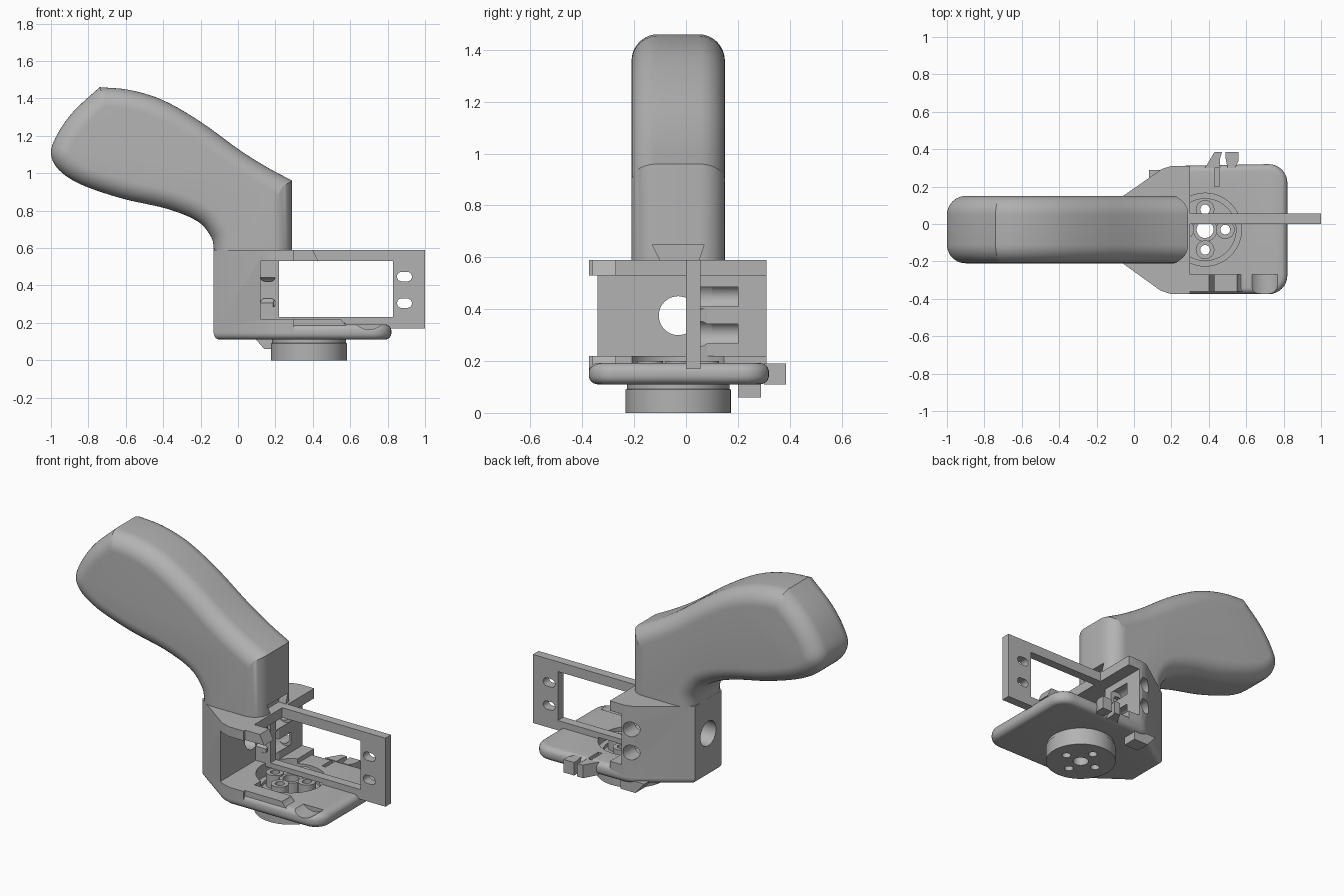
import bpy, bmesh, math
from mathutils import Vector

cube = bpy.data.objects.get("Cube")
if cube:
    bpy.data.objects.remove(cube, do_unlink=True)

grey = bpy.data.materials.new("plain grey")
grey.use_nodes = True
COLOUR = (0.45, 0.45, 0.45, 1)
grey.diffuse_color = COLOUR
bsdf = next(n for n in grey.node_tree.nodes if n.type == 'BSDF_PRINCIPLED')
bsdf.inputs["Base Color"].default_value = COLOUR


def place(axis, a, b, t):
    return {'x': (t, a, b), 'y': (a, t, b), 'z': (a, b, t)}[axis]


def finish(name, bm):
    bmesh.ops.recalc_face_normals(bm, faces=bm.faces[:])
    mesh = bpy.data.meshes.new(name)
    bm.to_mesh(mesh)
    bm.free()
    mesh.materials.append(grey)
    obj = bpy.data.objects.new(name, mesh)
    bpy.context.collection.objects.link(obj)
    return obj


def prism(name, pts, axis, lo, hi, bevel=0, segments=6, trim=None):
    """Extrude a flat outline along an axis, rounding both cap rims if asked."""
    bm = bmesh.new()
    bottom = [bm.verts.new(place(axis, a, b, lo)) for a, b in pts]
    top = [bm.verts.new(place(axis, a, b, hi)) for a, b in pts]
    caps = [bm.faces.new(bottom), bm.faces.new(top)]
    n = len(pts)
    for i in range(n):
        j = (i + 1) % n
        bm.faces.new((bottom[i], bottom[j], top[j], top[i]))
    bmesh.ops.recalc_face_normals(bm, faces=bm.faces[:])
    if bevel:
        rims = [e for f in caps for e in f.edges]
        bmesh.ops.bevel(bm, geom=rims, offset=bevel, segments=segments,
                        profile=0.5, affect='EDGES', clamp_overlap=False)
    if trim is not None:
        geom = bm.verts[:] + bm.edges[:] + bm.faces[:]
        bmesh.ops.bisect_plane(bm, geom=geom, plane_co=(0, 0, trim),
                               plane_no=(0, 0, 1), clear_inner=True)
        bmesh.ops.holes_fill(bm, edges=[e for e in bm.edges if e.is_boundary])
    return finish(name, bm)


def rect(a0, a1, b0, b1):
    return [(a0, b0), (a1, b0), (a1, b1), (a0, b1)]


def arc(a, b, r, start=0, end=360, n=48):
    full = end - start == 360
    return [(a + r * math.cos(t), b + r * math.sin(t)) for t in
            (math.radians(start + (end - start) * i / (n if full else n - 1))
             for i in range(n))]


def spline(points, steps=5):
    """Smooth path through the points."""
    p = [Vector(q) for q in points]
    p = [2 * p[0] - p[1]] + p + [2 * p[-1] - p[-2]]
    out = []
    for a, b, c, d in zip(p, p[1:], p[2:], p[3:]):
        for i in range(steps):
            t = i / steps
            q = 0.5 * (2 * b + (c - a) * t + (2 * a - 5 * b + 4 * c - d) * t * t
                       + (3 * b - a - 3 * c + d) * t ** 3)
            out.append((q.x, q.y))
    return out


def cut(obj, pts, axis, lo, hi):
    cutter = prism("cutter", pts, axis, lo, hi)
    cutter.hide_render = True
    mod = obj.modifiers.new("cut", 'BOOLEAN')
    mod.operation, mod.solver, mod.object = 'DIFFERENCE', 'EXACT', cutter
    bpy.context.view_layer.objects.active = obj
    bpy.ops.object.modifier_apply(modifier=mod.name)
    bpy.data.objects.remove(cutter, do_unlink=True)


def lathe(name, profile, cx, cy, n=64):
    """Turn a closed (radius, z) profile into a ring."""
    bm = bmesh.new()
    rings = [[bm.verts.new((a, b, z)) for a, b in arc(cx, cy, r, n=n)] for r, z in profile]
    for k, ring in enumerate(rings):
        nxt = rings[(k + 1) % len(rings)]
        for i in range(n):
            j = (i + 1) % n
            bm.faces.new((ring[i], ring[j], nxt[j], nxt[i]))
    return finish(name, bm)


MID = -0.03          # centre line of handle and horn
HORN_X = 0.38
SCREWS = (0.305, 0.447)

# Curved grip with rounded sides
under = spline([(-.13, .45), (-.13, .6), (-.15, .67), (-.22, .745), (-.38, .81),
                (-.62, .865), (-.84, .94), (-.96, 1.02), (-1, 1.11),
                (-.965, 1.21), (-.88, 1.33), (-.74, 1.46)])
over = spline([(-.74, 1.46), (-.58, 1.445), (-.4, 1.39), (-.2, 1.275),
               (0, 1.13), (.15, 1.035), (.29, .96)])
grip = prism("grip", under + over + [(.29, .96), (.29, .45)], 'y', -.21, .15,
             bevel=.1, segments=10, trim=.57)
cut(grip, [(-.1, .55), (.05, .55), (.05, .59), (.07, .65), (-.13, .65), (-.1, .59)],
    'x', .24, .4)

# Housing behind the motor
back = [(.2, .31), (.15, .295), (-.13, .1), (-.13, -.16), (.14, -.355), (.2, -.375)]
housing = prism("housing", back + [(.3, -.375), (.3, .31)], 'z', .15, .59)
cut(housing, rect(.12, .5, .22, .53), 'y', -.5, .001)
cut(housing, rect(.22, .5, .22, .53), 'y', -.1, .5)
cut(housing, arc(MID, .375, .075), 'x', -.3, .3)
cut(housing, arc(HORN_X, MID, .195), 'z', .05, .4)
for z in SCREWS:
    cut(housing, arc(.18, z, .055), 'y', .03, .2)
    cut(housing, arc(.165, z, .045), 'y', .1, .5)

# Top lip on the front side
prism("top_lip", [(.28, .53), (.43, .53), (.4, .59), (.28, .59)], 'y', -.36, -.27)

# Rounded base plate
outline = back + arc(.72, -.275, .1, -90, 0, 9) + arc(.72, .22, .1, 0, 90, 9)
base = prism("base_plate", outline, 'z', .11, .192, bevel=.035)
cut(base, arc(HORN_X, MID, .195), 'z', .05, .4)
cut(base, arc(.7, .265, .1), 'y', -.5, -.27)
cut(base, rect(.43, .455, .2, .4), 'z', .15, .3)

# Raised rim along the front of the plate
rim = prism("front_rim", rect(.28, .62, .15, .22), 'y', -.36, -.27)
cut(rim, arc(.64, .265, .1), 'y', -.5, -.2)

# Motor mounting frame
frame = prism("motor_frame", rect(.12, 1, .17, .59), 'y', 0, .055)
cut(frame, rect(.22, .83, .23, .53), 'y', -.1, .2)
cut(frame, rect(.05, .3, .1, .2), 'y', -.1, .2)
cut(frame, arc(HORN_X, MID, .195), 'z', .05, .2)
for x in (.16, .89):
    for z in SCREWS:
        slot = arc(x + .015, z, .025, -90, 90, 12) + arc(x - .015, z, .025, 90, 270, 12)
        cut(frame, slot, 'y', -.1, .2)

# Round horn under the plate with screw posts
horn = lathe("horn", [(.045, 0), (.203, 0), (.203, .09), (.198, .092), (.198, .14),
                      (.165, .14), (.165, .12), (.045, .12)], HORN_X, MID)
lathe("centre_post", [(.045, .11), (.065, .11), (.065, .19), (.045, .19)], HORN_X, MID)
for k in range(4):
    hx = HORN_X + .108 * math.cos(k * math.pi / 2)
    hy = MID + .108 * math.sin(k * math.pi / 2)
    cut(horn, arc(hx, hy, .026, n=24), 'z', -.1, .3)
    lathe("screw_post", [(.026, .11), (.05, .11), (.05, .2), (.026, .2)], hx, hy, 24)

# Clip prongs at the back and hook underneath
prism("clip_left", [(.5, .3), (.49, .35), (.49, .385), (.56, .385), (.56, .34), (.54, .3)],
      'z', .11, .19)
prism("clip_right", [(.38, .3), (.43, .385), (.47, .385), (.46, .35), (.46, .3)],
      'z', .11, .19)
prism("hook", [(.08, .13), (.14, .06), (.24, .06), (.24, .13)], 'y', .2, .29)

# Smooth shading with sharp edges kept
for obj in bpy.context.scene.objects:
    if obj.type == 'MESH' and grey.name in obj.data.materials:
        bpy.ops.object.select_all(action='DESELECT')
        obj.select_set(True)
        bpy.context.view_layer.objects.active = obj
        bpy.ops.object.shade_smooth_by_angle(angle=math.radians(32))
